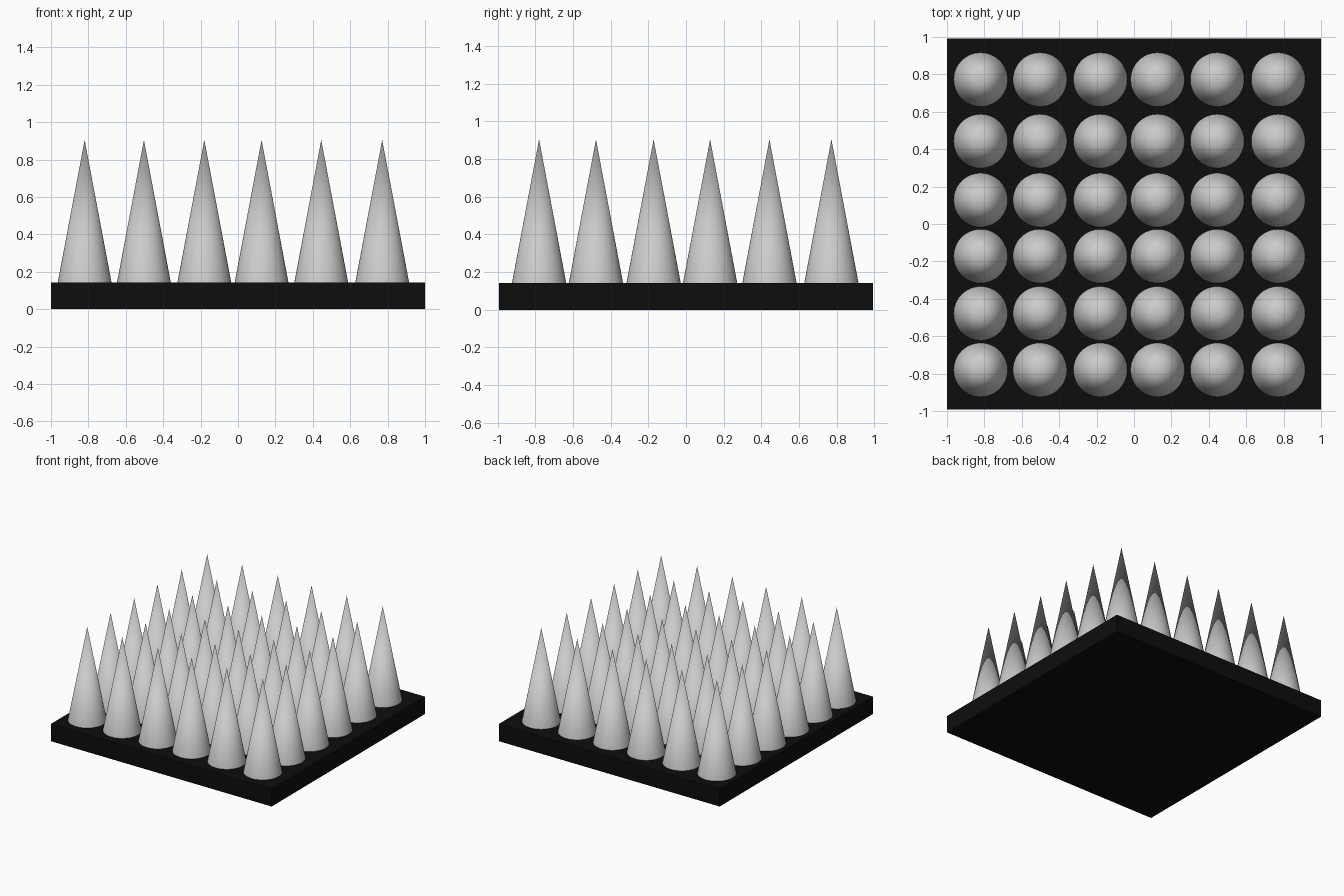
import bpy
import math

if "Cube" in bpy.data.objects:
    bpy.data.objects.remove(bpy.data.objects["Cube"])

PLATE_TOP = 0.142
TIP = 0.905
RADIUS = 0.144
XS = [-0.82, -0.503, -0.18, 0.126, 0.445, 0.771]
YS = [-0.78, -0.478, -0.172, 0.128, 0.443, 0.772]

# Black base plate
bpy.ops.mesh.primitive_cube_add(size=1, location=(0, 0, PLATE_TOP / 2))
plate = bpy.context.object
plate.name = "base_plate"
plate.scale = (2.0, 1.985, PLATE_TOP)
black = bpy.data.materials.new("black")
black.diffuse_color = (0.004, 0.004, 0.004, 1)
black.use_nodes = True
black.node_tree.nodes["Principled BSDF"].inputs["Base Color"].default_value = black.diffuse_color
plate.data.materials.append(black)

# One smooth cone, shared by the whole grid of spikes
bpy.ops.mesh.primitive_cone_add(vertices=64, radius1=RADIUS, radius2=0,
                                depth=TIP - PLATE_TOP)
first = bpy.context.object
bpy.ops.object.shade_smooth_by_angle(angle=math.radians(30))

for row, y in enumerate(YS):
    for col, x in enumerate(XS):
        spike = first
        if row or col:
            spike = first.copy()
            bpy.context.collection.objects.link(spike)
        spike.name = f"spike_{row + 1}_{col + 1}"
        spike.location = (x, y, (TIP + PLATE_TOP) / 2)
